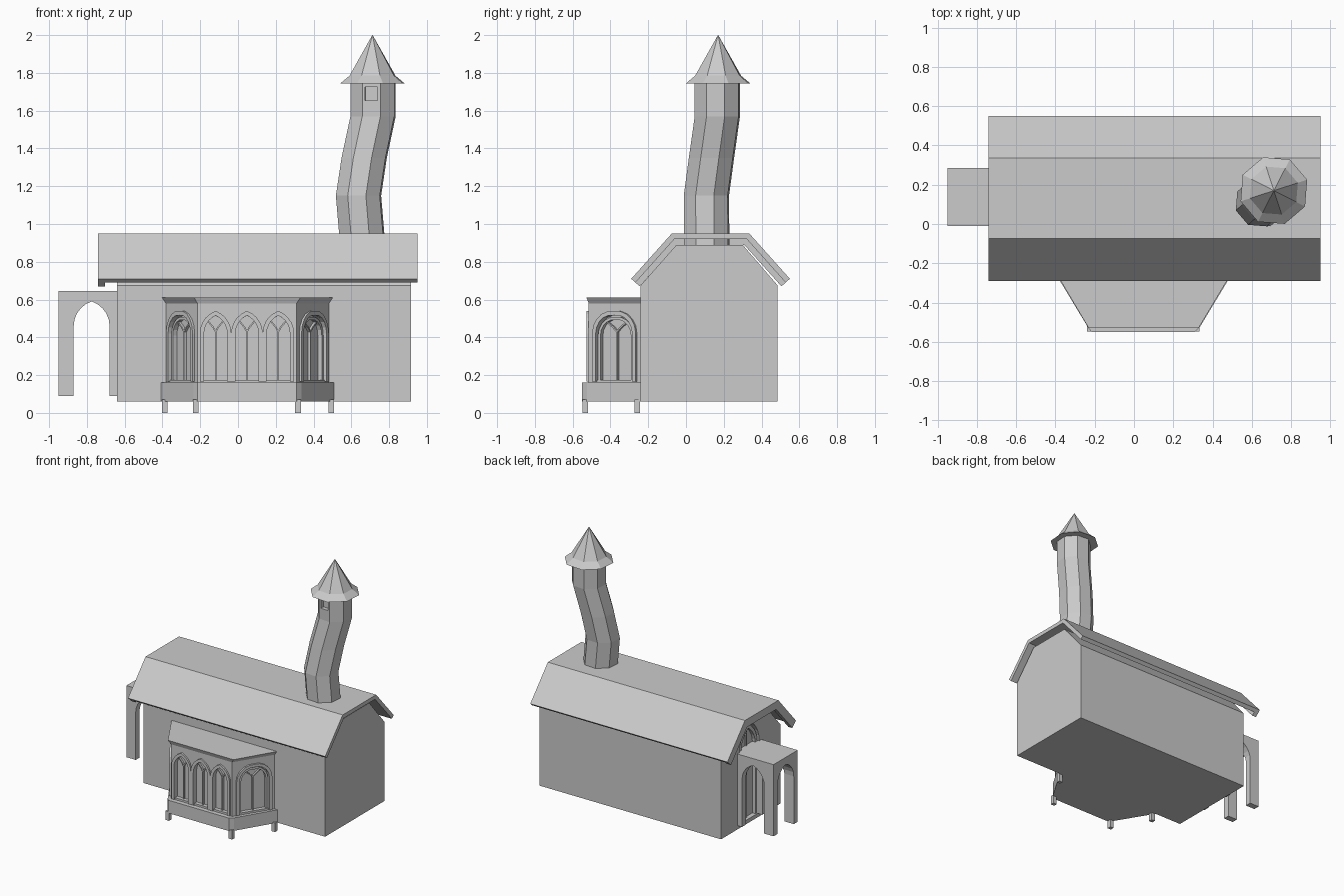
import bpy, bmesh
from math import sin, cos, pi, atan2, radians
from mathutils import Vector, Matrix

if "Cube" in bpy.data.objects:
    bpy.data.objects.remove(bpy.data.objects["Cube"])


def add(name, verts, faces):
    me = bpy.data.meshes.new(name)
    bm = bmesh.new()
    vs = [bm.verts.new(v) for v in verts]
    for f in faces:
        bm.faces.new([vs[i] for i in f])
    bmesh.ops.recalc_face_normals(bm, faces=bm.faces)
    bm.to_mesh(me)
    bm.free()
    ob = bpy.data.objects.new(name, me)
    bpy.context.collection.objects.link(ob)
    return ob


def plane(origin, u):
    """Wall frame: u along the wall, v up, depth outward."""
    u = Vector((u[0], u[1], 0)).normalized()
    z = Vector((0, 0, 1))
    m = Matrix((u, z, u.cross(z))).transposed().to_4x4()
    m.translation = Vector(origin)
    return m


def loft(name, rings):
    n = len(rings[0])
    verts = [v for r in rings for v in r]
    faces = [(i * n + k, i * n + (k + 1) % n, (i + 1) * n + (k + 1) % n, (i + 1) * n + k)
             for i in range(len(rings) - 1) for k in range(n)]
    faces += [range(n), range((len(rings) - 1) * n, len(rings) * n)]
    return add(name, verts, faces)


def prism(name, pts, m, d0, d1):
    return loft(name, [[m @ Vector((u, v, d)) for u, v in pts] for d in (d0, d1)])


def slab(name, bottom, z0, z1, top=None):
    return loft(name, [[(x, y, z0) for x, y in bottom], [(x, y, z1) for x, y in (top or bottom)]])


def ribbon(name, path, t, m, d0, d1):
    """Flat bar of width t following a path on a wall."""
    p = [Vector(q) for q in path]
    rings = []
    for i, q in enumerate(p):
        a = (q - p[i - 1]).normalized() if i else (p[1] - q).normalized()
        b = (p[i + 1] - q).normalized() if i < len(p) - 1 else a
        na, nb = Vector((-a.y, a.x)), Vector((-b.y, b.x))
        off = (na + nb) * (t / 2 / (1 + na.dot(nb)))
        l, r = q + off, q - off
        rings.append([m @ Vector((c.x, c.y, d)) for c, d in ((l, d0), (l, d1), (r, d1), (r, d0))])
    return loft(name, rings)


def arch(c, w, z0, spring, apex, n=5):
    """Pointed arch outline, from lower left over the tip to lower right."""
    h, r = w / 2, apex - spring
    R = (h * h + r * r) / (2 * h)
    end = atan2(r, R - h)
    a0, a1 = pi, pi - end
    left = [(-h + R + R * cos(a0 + (a1 - a0) * i / n), spring + R * sin(a0 + (a1 - a0) * i / n))
            for i in range(n + 1)]
    left = [(-h, z0)] + left
    return [(c + x, z) for x, z in left] + [(c - x, z) for x, z in reversed(left[:-1])]


def cut(ob, cutter):
    cutter.hide_render = True
    mod = ob.modifiers.new("cut", 'BOOLEAN')
    mod.object, mod.solver = cutter, 'EXACT'
    bpy.context.view_layer.objects.active = ob
    bpy.ops.object.modifier_apply(modifier=mod.name)
    bpy.data.objects.remove(cutter)


# Main hall and gambrel roof, with a thicker board at the left gable
side = plane((0, 0, 0), (0, 1))
YC = 0.13
hall = prism("hall", [(-.24, .06), (.485, .06), (.485, .675), (.30, .89), (-.05, .89), (-.24, .675)],
             side, -.64, .915)


def roof_profile(d):
    half = [(.42, .71), (.205, .95), (.205 - .445 * d, .95 - d), (.42 - .745 * d, .71 - .667 * d)]
    o, i = half[:2], half[2:]
    pts = [(-x, z) for x, z in o] + o[::-1] + i[::-1] + [(-x, z) for x, z in i]
    return [(YC + x, z) for x, z in pts]


prism("roof", roof_profile(.03), side, -.705, .95)
prism("gable_board", roof_profile(.06), side, -.74, -.705)

# Arched doorway sunk in the left gable
gable = plane((-.64, 0, 0), (0, -1))
cut(hall, prism("door_cutter", arch(-.1375, .24, .09, .64, .84), gable, -.035, .05))
ribbon("door_frame", arch(-.1375, .20, .09, .63, .80), .025, gable, -.04, -.01)
ribbon("door_seam", [(-.1375, .09), (-.1375, .80)], .008, gable, -.04, -.025)

# Porch with open arches on three sides
porch = slab("porch", [(-.95, -.01), (-.60, -.01), (-.60, .285), (-.95, .285)], .09, .645)
cut(porch, prism("arch_cutter", arch(-.775, .19, 0, .46, .59), plane((0, 0, 0), (1, 0)), -.5, .5))
cut(porch, prism("arch_cutter", arch(.1375, .20, 0, .46, .59), side, -1.2, -.4))

# Bay window: base, feet, wall and cap
slab("bay_base", [(-.41, -.235), (-.235, -.525), (-.215, -.55), (.31, -.55), (.335, -.525), (.51, -.235)],
     .06, .16)
for x, y in ((-.388, -.258), (-.223, -.533), (.318, -.533), (.493, -.258)):
    s = .015
    slab("bay_foot", [(x - s, y - s), (x + s, y - s), (x + s, y + s), (x - s, y + s)], 0, .07)
plan = [(-.385, -.235), (-.215, -.515), (.31, -.515), (.485, -.235)]
bay = slab("bay_wall", plan, .15, .595)
slab("bay_cap", plan, .58, .61, [(-.405, -.235), (-.232, -.527), (.33, -.527), (.505, -.235)])

# Pointed windows with frames and forked tracery on each bay face
for i in range(3):
    a, b = Vector(plan[i]), Vector(plan[i + 1])
    m = plane((a.x, a.y, 0), b - a)
    L = (b - a).length
    if i == 1:
        wins = [(L / 2 + k * .166, .145) for k in (-1, 0, 1)]
    else:
        wins = [(L / 2, .25)]
    for c, w in wins:
        cut(bay, prism("window_cutter", arch(c, w - .02, .175, .42, .515), m, -.03, .05))
        ribbon("window_frame", arch(c, w, .165, .42, .528), .022, m, -.01, .013)
        if i != 1:
            ribbon("inner_frame", arch(c, w - .045, .175, .41, .50), .015, m, -.03, -.005)
        ribbon("mullion", [(c, .17), (c, .44)], .008, m, -.032, -.015)
        for sgn in (-1, 1):
            ribbon("tracery", [(c, .43), (c + sgn * w * .1, .455), (c + sgn * w * .27, .485)],
                   .008, m, -.032, -.015)


# Crooked eight-sided tower
def ring(x, y, z, r):
    return [(x + r * cos(radians(18 + 45 * k)), y + r * sin(radians(18 + 45 * k)), z) for k in range(8)]


path = [(.66, .11, .89), (.638, .108, 1.15), (.668, .135, 1.35), (.715, .166, 1.57), (.715, .166, 1.77)]
tower = loft("tower", [ring(x, y, z, .126) for x, y, z in path])
n = radians(-94.5)
m = plane((.715 + .1164 * cos(n), .166 + .1164 * sin(n), 0), (-sin(n), cos(n)))
sq = [(-.033, 1.655), (.033, 1.655), (.033, 1.725), (-.033, 1.725)]
cut(tower, prism("tower_window_cutter", sq, m, -.03, .05))

# Flared pointed tower roof
loft("tower_roof", [ring(.712, .17, 1.745, .178), ring(.712, .17, 1.785, .128), ring(.712, .17, 2.0, .001)])
